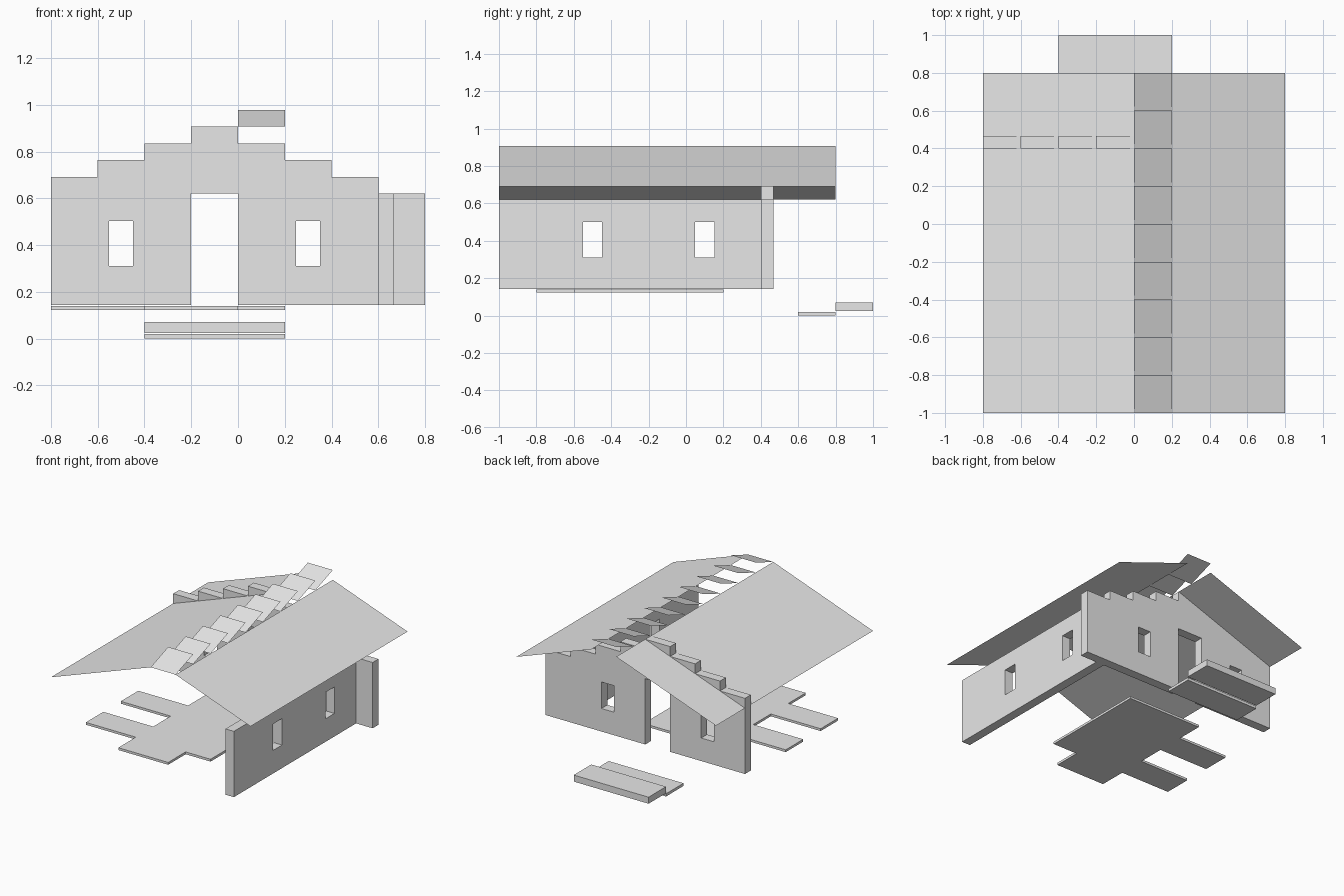
import bpy, bmesh
from mathutils import Vector

if "Cube" in bpy.data.objects:
    bpy.data.objects.remove(bpy.data.objects["Cube"])

grey = bpy.data.materials.new("light_grey")
grey.diffuse_color = (0.8, 0.8, 0.8, 1)
grey.use_nodes = True
grey.node_tree.nodes["Principled BSDF"].inputs["Base Color"].default_value = grey.diffuse_color

G = 0.2          # plan grid
R = 0.0715       # riser height
WALL_Z0, EAVE_Z = 2 * R, 0.62
PEAK_Z = EAVE_Z + 4 * R
T = 0.067        # wall thickness


def finish(name, bm):
    bmesh.ops.recalc_face_normals(bm, faces=bm.faces[:])
    mesh = bpy.data.meshes.new(name)
    bm.to_mesh(mesh)
    bm.free()
    mesh.materials.append(grey)
    ob = bpy.data.objects.new(name, mesh)
    bpy.context.collection.objects.link(ob)
    return ob


def prism(name, pts, place, a, b):
    """Extrude a 2D outline from depth a to b; place maps (u, v, depth) to xyz."""
    bm = bmesh.new()
    face = bm.faces.new([bm.verts.new(place(u, v, a)) for u, v in pts])
    ext = bmesh.ops.extrude_face_region(bm, geom=[face])
    verts = [e for e in ext["geom"] if isinstance(e, bmesh.types.BMVert)]
    bmesh.ops.translate(bm, verts=verts, vec=Vector(place(0, 0, b)) - Vector(place(0, 0, a)))
    return finish(name, bm)


def box(name, x, y, z):
    outline = [(x[0], y[0]), (x[1], y[0]), (x[1], y[1]), (x[0], y[1])]
    return prism(name, outline, lambda u, v, d: (u, v, d), *z)


def sheet(name, quads):
    """Thin surface made of separate quads, normals facing up."""
    mesh_verts = [p for q in quads for p in q]
    mesh = bpy.data.meshes.new(name)
    mesh.from_pydata(mesh_verts, [], [range(4 * i, 4 * i + 4) for i in range(len(quads))])
    mesh.materials.append(grey)
    ob = bpy.data.objects.new(name, mesh)
    bpy.context.collection.objects.link(ob)
    return ob


def cut(wall, cutter):
    cutter.hide_render = True
    cutter.hide_viewport = True
    cutter.display_type = 'WIRE'
    mod = wall.modifiers.new("window", 'BOOLEAN')
    mod.operation = 'DIFFERENCE'
    mod.solver = 'EXACT'
    mod.object = cutter


# Back wall: stepped gable outline with the doorway notched out of the base
outline = [(0.8, WALL_Z0), (0.8, EAVE_Z)]
for i in range(3):                                   # right steps, rising inward
    x = 0.6 - G * i
    outline += [(x, EAVE_Z + R * i), (x, EAVE_Z + R * (i + 1))]
outline += [(0, EAVE_Z + 3 * R), (0, PEAK_Z)]
for i in range(3):                                   # left steps, falling outward
    x = -G * (i + 1)
    outline += [(x, PEAK_Z - R * i), (x, PEAK_Z - R * (i + 1))]
outline += [(-0.8, EAVE_Z + R), (-0.8, WALL_Z0),
            (-G, WALL_Z0), (-G, EAVE_Z), (0, EAVE_Z), (0, WALL_Z0)]
back_wall = prism("back_wall", outline, lambda u, v, d: (u, d, v), 0.4, 0.4 + T)

# Right side wall
right_wall = box("right_wall", (0.6, 0.6 + T), (-1, 0.4), (WALL_Z0, EAVE_Z))

# Window openings
WIN_Z = (0.31, 0.502)
for c in (-0.5, 0.3):
    cut(back_wall, box("back_window_cutter", (c - 0.051, c + 0.051), (0.3, 0.6), WIN_Z))
for c in (-0.5, 0.1):
    cut(right_wall, box("side_window_cutter", (0.5, 0.8), (c - 0.052, c + 0.052), WIN_Z))

# Floor slab with projecting strips
floor = [(0.2, 0.2), (-0.4, 0.2), (-0.4, 0), (-0.8, 0), (-0.8, -0.2), (-0.4, -0.2),
         (-0.4, -0.4), (-0.8, -0.4), (-0.8, -0.6), (-0.4, -0.6), (-0.4, -0.8),
         (0, -0.8), (0, -0.6), (0.2, -0.6)]
prism("floor", floor, lambda u, v, d: (u, v, d), 0.123, 0.14)

# Entrance steps
box("lower_step", (-0.4, 0.2), (0.6, 0.8), (0, 0.02))
box("upper_step", (-0.4, 0.2), (0.8, 1.0), (0.024, R))

# Roof slopes
Y0, Y1 = -1, 0.8
sheet("left_roof", [[(-0.8, Y0, EAVE_Z), (0, Y0, PEAK_Z), (0, Y1, PEAK_Z), (-0.8, Y1, EAVE_Z)]])
sheet("right_roof", [[(0.2, Y0, PEAK_Z), (0.8, Y0, EAVE_Z + R),
                      (0.8, Y1, EAVE_Z + R), (0.2, Y1, PEAK_Z)]])

# Tilted louvres along the ridge
louvres = []
for i in range(9):
    a, b = Y0 + G * i, Y0 + G * (i + 1)
    louvres.append([(0, a, PEAK_Z), (G, a, PEAK_Z), (G, b, PEAK_Z + R), (0, b, PEAK_Z + R)])
sheet("ridge_louvres", louvres)
